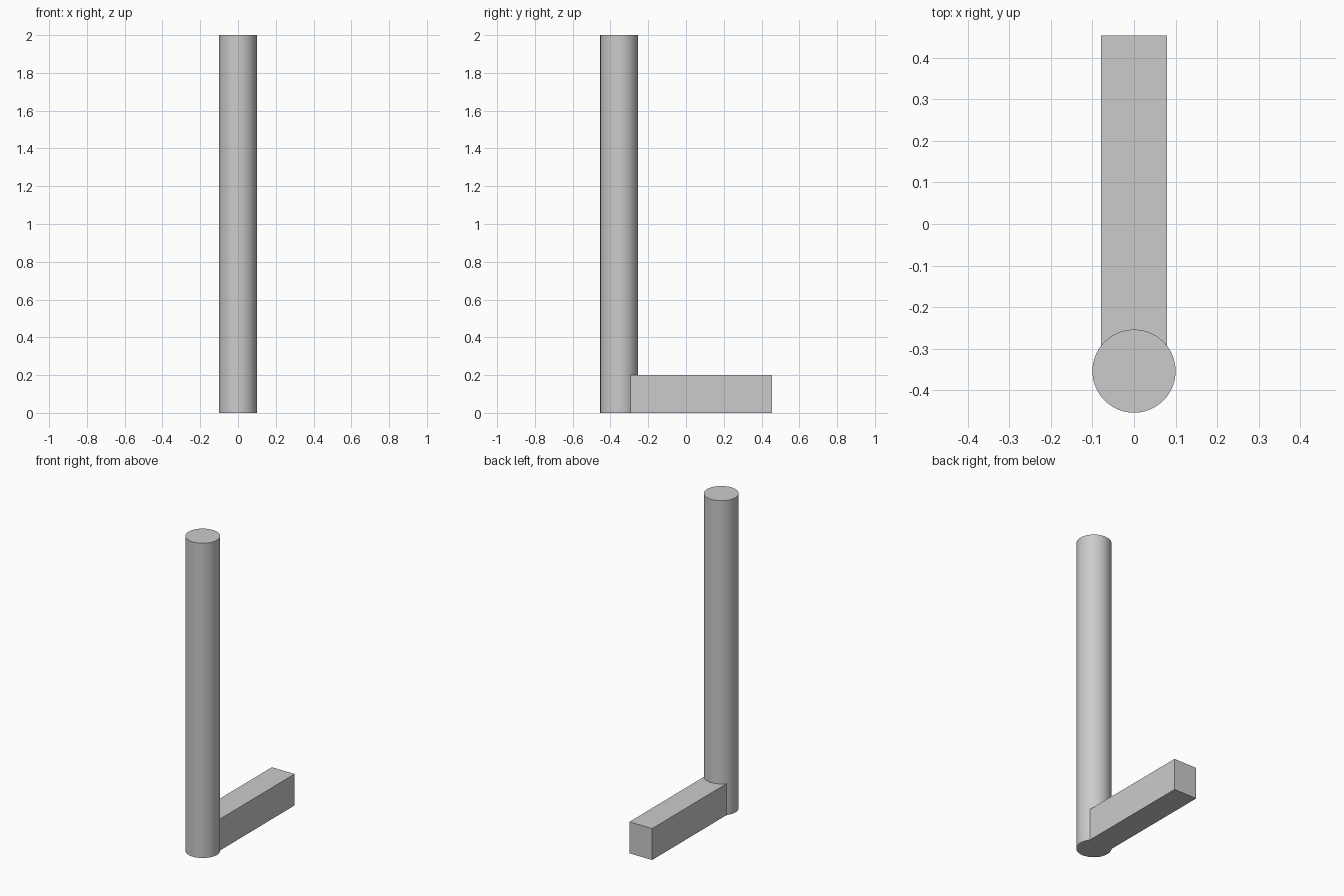
import bpy

cube = bpy.data.objects.get("Cube")
if cube:
    bpy.data.objects.remove(cube, do_unlink=True)

# Single plain grey
GREY = (0.6, 0.6, 0.6, 1.0)
grey = bpy.data.materials.new("light_grey")
grey.use_nodes = True
grey.diffuse_color = GREY
for node in grey.node_tree.nodes:
    if node.type == "BSDF_PRINCIPLED":
        node.inputs["Base Color"].default_value = GREY

HALF_DEPTH = 0.454
RADIUS = 0.1
HEIGHT = 2.0
BAR_WIDTH, BAR_HEIGHT = 0.16, 0.2


def finish(name):
    obj = bpy.context.object
    obj.name = obj.data.name = name
    obj.data.materials.append(grey)
    return obj


# Upright round post at the front
post_y = RADIUS - HALF_DEPTH
bpy.ops.mesh.primitive_cylinder_add(
    vertices=96, radius=RADIUS, depth=HEIGHT, location=(0, post_y, HEIGHT / 2))
finish("post")
bpy.ops.object.shade_smooth_by_angle()

# Square foot bar running back from the post, its end sunk into the post
bar_start = post_y + RADIUS / 2
bpy.ops.mesh.primitive_cube_add(
    size=1, location=(0, (bar_start + HALF_DEPTH) / 2, BAR_HEIGHT / 2))
bar = finish("foot_bar")
bar.scale = (BAR_WIDTH, HALF_DEPTH - bar_start, BAR_HEIGHT)
bpy.ops.object.transform_apply(location=False, rotation=False, scale=True)
